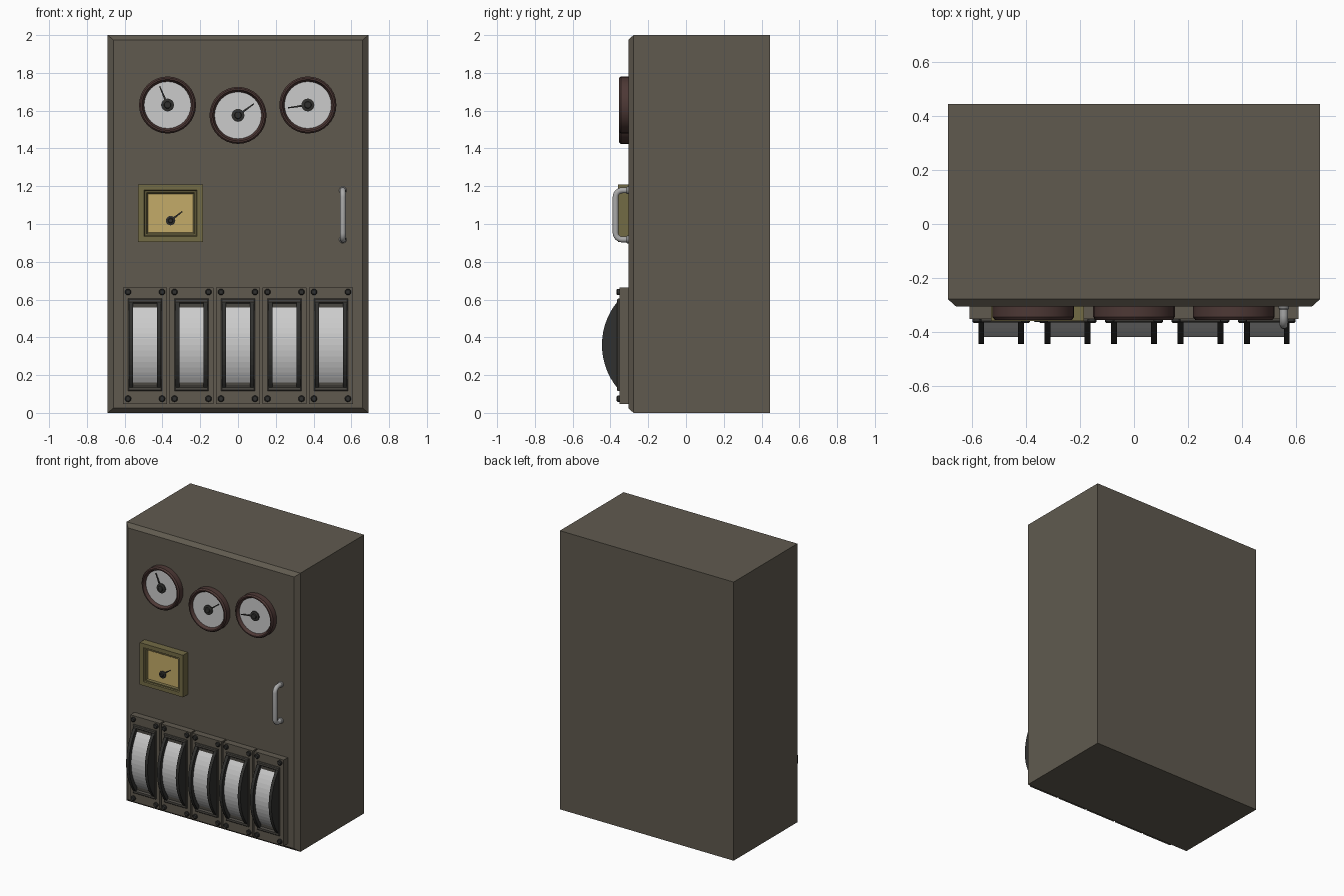
import bpy, bmesh
from math import sin, cos, pi, asin, radians, hypot

if "Cube" in bpy.data.objects:
    bpy.data.objects.remove(bpy.data.objects["Cube"])


def material(name, rgb):
    m = bpy.data.materials.new(name)
    m.diffuse_color = (*rgb, 1)
    m.use_nodes = True
    m.node_tree.nodes["Principled BSDF"].inputs["Base Color"].default_value = m.diffuse_color
    return m


OLIVE = material("cabinet_paint", (0.117, 0.102, 0.078))
MAROON = material("gauge_rim", (0.075, 0.04, 0.036))
DARK = material("dark_metal", (0.03, 0.03, 0.028))
FRAME = material("frame_metal", (0.07, 0.065, 0.055))
BRASS = material("brass_frame", (0.17, 0.145, 0.06))
YELLOW = material("meter_face", (0.55, 0.41, 0.14))
STEEL = material("handle_steel", (0.4, 0.4, 0.4))


def loft(name, rings, mat=None, smooth=False):
    """Skin a closed solid through rings of equal point count."""
    bm = bmesh.new()
    vs = [[bm.verts.new(p) for p in ring] for ring in rings]
    n = len(vs[0])
    for a, b in zip(vs, vs[1:]):
        for i in range(n):
            j = (i + 1) % n
            bm.faces.new((a[i], a[j], b[j], b[i]))
    bm.faces.new(vs[0])
    bm.faces.new(vs[-1])
    bmesh.ops.recalc_face_normals(bm, faces=bm.faces)
    me = bpy.data.meshes.new(name)
    bm.to_mesh(me)
    bm.free()
    ob = bpy.data.objects.new(name, me)
    bpy.context.collection.objects.link(ob)
    if mat:
        me.materials.append(mat)
    if smooth:
        bpy.ops.object.select_all(action='DESELECT')
        ob.select_set(True)
        bpy.context.view_layer.objects.active = ob
        bpy.ops.object.shade_smooth_by_angle(angle=radians(30))
    return ob


def rects(name, cx, cz, steps, mat=None):
    """Stack of rectangles (half width, half height, y)."""
    return loft(name, [[(cx + sx * w, y, cz + sz * h)
                        for sx, sz in ((-1, -1), (1, -1), (1, 1), (-1, 1))]
                       for w, h, y in steps], mat)


def rounds(name, cx, cz, steps, mat=None, n=32):
    """Stack of circles (radius, y) facing the front."""
    return loft(name, [[(cx + r * cos(2 * pi * i / n), y, cz + r * sin(2 * pi * i / n))
                        for i in range(n)] for r, y in steps], mat, True)


def needle(name, cx, cz, tx, tz, y):
    """Tapered pointer from hub to tip."""
    dx, dz = tx - cx, tz - cz
    length = hypot(dx, dz)
    nx, nz = -dz / length, dx / length
    outline = [(cx + nx * .006, cz + nz * .006), (cx - nx * .006, cz - nz * .006),
               (tx - nx * .003, tz - nz * .003), (tx + nx * .003, tz + nz * .003)]
    loft(name, [[(x, yy, z) for x, z in outline] for yy in (y, y - .005)], DARK)


def hub(name, cx, cz, r, y):
    rounds(name, cx, cz, [(r, y), (r, y - .009), (r * .8, y - .012), (r * .55, y - .012),
                          (r * .5, y - .02), (r * .4, y - .022)], DARK, 20)


def arc_slab(name, cx, x0, x1, r, mat):
    """Segment of a disc bulging from the panel, extruded along x."""
    yc, back = -0.085, -0.335
    half = asin((r * r - (back - yc) ** 2) ** .5 / r)
    n = 16
    prof = [(yc - r * cos(a), .36 + r * sin(a))
            for a in (half * (2 * i / n - 1) for i in range(n + 1))]
    loft(name, [[(cx + x, y, z) for y, z in prof] for x in (x0, x1)], mat)


# Cabinet body with chamfered front edges
rects("cabinet", 0, 1, [(.69, 1, .445), (.69, 1, -.278), (.66, .975, -.305)], OLIVE)

# Three round gauges
for i, (cx, cz, tx, tz) in enumerate([(-.373, 1.63, -.415, 1.73),
                                      (0, 1.575, .085, 1.637),
                                      (.37, 1.63, .265, 1.615)]):
    rounds(f"gauge_rim_{i}", cx, cz,
           [(.151, -.3), (.151, -.345), (.143, -.355), (.135, -.355), (.124, -.332)], MAROON)
    rounds(f"gauge_dial_{i}", cx, cz, [(.124, -.331), (.124, -.334)])
    needle(f"gauge_needle_{i}", cx, cz, tx, tz, -.338)
    hub(f"gauge_hub_{i}", cx, cz, .034, -.333)

# Rectangular meter
mx, mz = -.357, 1.057
rects("meter_frame", mx, mz, [(.172, .151, -.3), (.172, .151, -.36), (.14, .122, -.36),
                              (.135, .118, -.352), (.127, .11, -.352), (.12, .103, -.34)], BRASS)
rects("meter_dial", mx, mz, [(.12, .103, -.339), (.12, .103, -.342)], YELLOW)
needle("meter_needle", mx, 1.018, -.295, 1.066, -.346)
hub("meter_hub", mx, 1.018, .025, -.341)

# Bank of five curved selector windows
for i in range(5):
    cx = (i - 2) * .246
    rects(f"switch_plate_{i}", cx, .356, [(.117, .309, -.3), (.117, .309, -.352)], OLIVE)
    rects(f"switch_frame_{i}", cx, .36, [(.09, .245, -.35), (.09, .245, -.36), (.085, .24, -.365),
                                         (.07, .226, -.365), (.064, .218, -.354)], FRAME)
    for s in (-1, 1):
        arc_slab(f"switch_rail_{i}_{s}", cx, s * .063, s * .085, .36, DARK)
        for z in (.075, .64):
            rounds(f"screw_{i}_{s}_{z}", cx + s * .09, z,
                   [(.017, -.35), (.017, -.362), (.012, -.367)], DARK, 12)
    arc_slab(f"switch_drum_{i}", cx, -.064, .064, .334, None)

# Door handle: rounded pull bar swept along a path
R, yf, z0, z1, hx = .035, -.373, .918, 1.178, .555
path = [(-.3, z0)]
path += [(yf + R - R * sin(a), z0 + R - R * cos(a)) for a in (k * pi / 12 for k in range(7))]
path += [(yf + R - R * cos(a), z1 - R + R * sin(a)) for a in (k * pi / 12 for k in range(7))]
path += [(-.3, z1)]
cu = bpy.data.curves.new("handle", 'CURVE')
cu.dimensions = '3D'
cu.bevel_depth = .016
cu.bevel_resolution = 3
cu.use_fill_caps = True
sp = cu.splines.new('POLY')
sp.points.add(len(path) - 1)
for p, (y, z) in zip(sp.points, path):
    p.co = (hx, y, z, 1)
    p.radius = 1
cu.materials.append(STEEL)
handle = bpy.data.objects.new("handle", cu)
bpy.context.collection.objects.link(handle)
bpy.ops.object.select_all(action='DESELECT')
handle.select_set(True)
bpy.context.view_layer.objects.active = handle
bpy.ops.object.convert(target='MESH')
bpy.ops.object.shade_smooth_by_angle(angle=radians(40))

# Handle feet
for k, z in enumerate((z0, z1)):
    rounds(f"handle_foot_{k}", hx, z, [(.02, -.3), (.02, -.312), (.017, -.316)], STEEL, 16)
